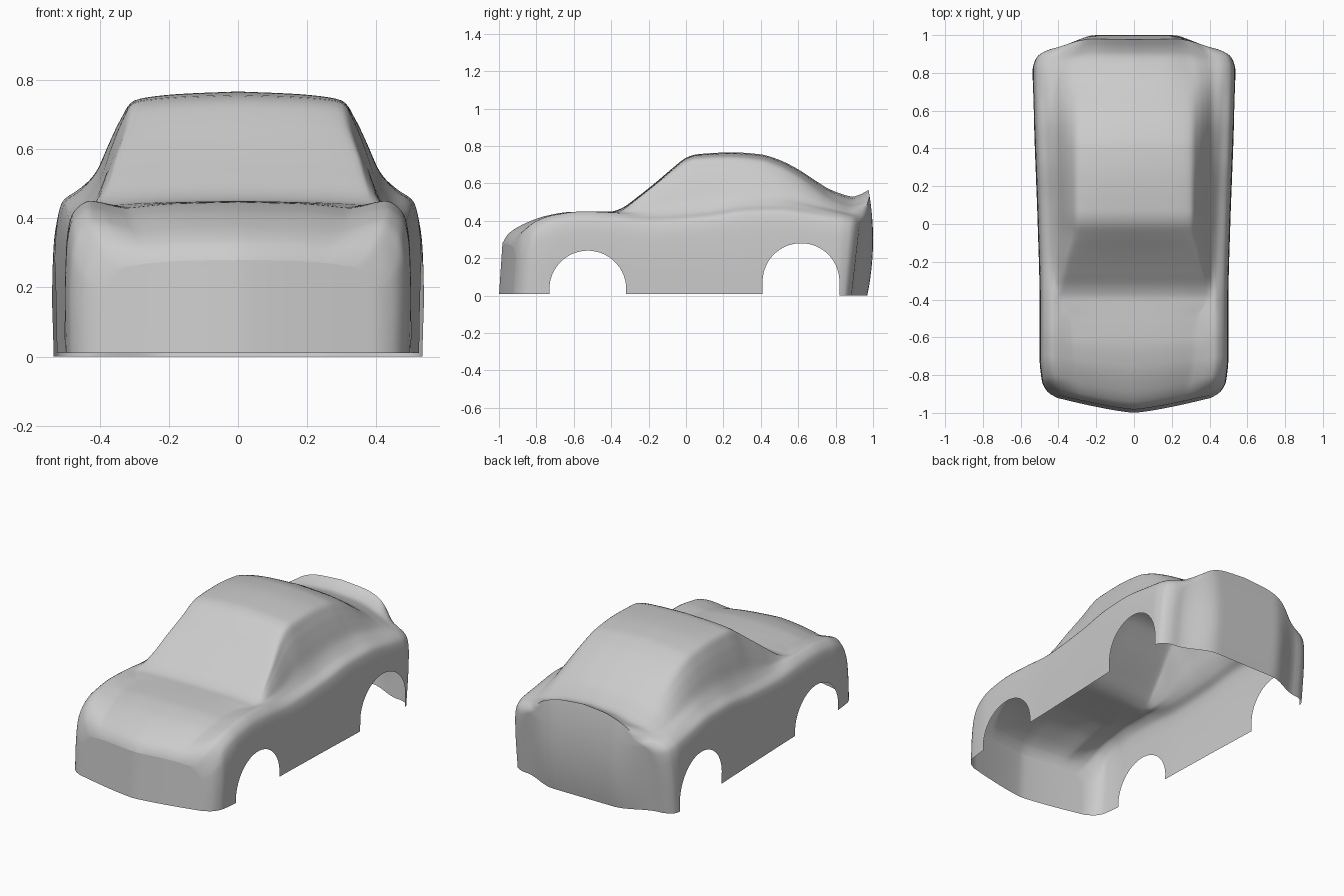
import bpy, bmesh, math
from mathutils import Vector

if "Cube" in bpy.data.objects:
    bpy.data.objects.remove(bpy.data.objects["Cube"])


def spline(points, steps=None):
    """Monotone cubic through (t, value) pairs; returns a function."""
    t = [p[0] for p in points]
    v = [p[1] for p in points]
    d = [(v[i + 1] - v[i]) / (t[i + 1] - t[i]) for i in range(len(t) - 1)]
    m = [d[0]] + [0 if a * b <= 0 else 2 * a * b / (a + b) for a, b in zip(d, d[1:])] + [d[-1]]

    def f(x):
        i = 0
        while i < len(t) - 2 and x > t[i + 1]:
            i += 1
        h = t[i + 1] - t[i]
        s = min(max((x - t[i]) / h, 0), 1)
        return ((1 + 2 * s) * (1 - s) ** 2 * v[i] + s * (1 - s) ** 2 * h * m[i]
                + s * s * (3 - 2 * s) * v[i + 1] + s * s * (s - 1) * h * m[i + 1])
    return f


NOSE, TAIL = -0.89, 0.93

# Guide curves along the length of the car
half_width = spline([(-.89, .41), (-.88, .445), (-.86, .468), (-.82, .488), (-.7, .5), (-.4, .5),
                     (0, .51), (.4, .525), (.6, .532), (.82, .537), (.88, .525), (.91, .5), (.93, .46)])
fender_z = spline([(-.89, .26), (-.87, .32), (-.8, .395), (-.7, .432), (-.55, .45), (-.4, .445),
                   (-.2, .43), (.1, .45), (.35, .482), (.5, .484), (.7, .458), (.9, .42), (.93, .405)])
centre_z = spline([(-.89, .28), (-.87, .325), (-.8, .382), (-.7, .427), (-.6, .447), (-.5, .45),
                   (-.4, .45), (-.35, .465), (-.25, .535), (-.15, .615), (-.05, .7), (0, .737),
                   (.06, .756), (.25, .766), (.4, .755), (.5, .725), (.6, .675), (.7, .61),
                   (.8, .55), (.86, .53), (.89, .54), (.93, .565)])
rail_x = spline([(-.89, .26), (-.7, .31), (-.5, .33), (-.4, .38), (-.2, .345), (0, .3),
                 (.6, .3), (.8, .29), (.93, .25)])
rail_drop = spline([(-.89, .01), (-.6, .017), (-.4, .013), (-.2, .01), (0, .02), (.3, .028),
                    (.6, .035), (.8, .04), (.93, .045)])


def section(v, per=5):
    """Half cross-section from the sill up to the centre line."""
    w, zs, zc, xr = half_width(v), fender_z(v), centre_z(v), rail_x(v)
    zr, z0 = zc - rail_drop(v), (.01 if v < .6 else 0)
    xs = w - .07
    pts = [(w - .002, z0), (w, zs * .4), (w - .004, zs * .72), (w - .02, zs - .04), (xs, zs)]
    pts += [(xs + (xr - xs) * a, zs + (zr - zs) * b) for a, b in ((.28, .2), (.52, .53), (.73, .79), (1, 1))]
    pts += [(xr * .6, zr + (zc - zr) * .7), (0, zc)]
    fx = spline([(i, p[0]) for i, p in enumerate(pts)])
    fz = spline([(i, p[1]) for i, p in enumerate(pts)])
    n = (len(pts) - 1) * per
    return [(fx(i / per), fz(i / per)) for i in range(n + 1)]


def place(x, v, z):
    """Bow the nose and tail in plan and lean their walls."""
    a = abs(x)
    if v < -.5:
        f = (-.5 - v) / (-.5 - NOSE)
        bow = .09 * (1 - min(a / .45, 1) ** 1.3)
        return Vector((x, v - f * (bow + .02 * (1 - min(z / .3, 1))), z))
    if v > .75:
        f = (v - .75) / (TAIL - .75)
        s = min(max((a - .2) / .25, 0), 1)
        s = s * s * (3 - 2 * s)
        bulge = .025 * (1 - ((z - .3) / .27) ** 2)
        tuck = .045 * s * (1 - min(z / .4, 1))
        return Vector((x, v + f * (.045 * (1 - s) + bulge * (1 - s) - tuck), z))
    return Vector((x, v, z))


def quad(bm, ring):
    """Face from a corner ring, ignoring collapsed corners."""
    bm.faces.new(ring)


bm = bmesh.new()

# Body skin lofted over the stations, with finer steps at nose and tail
stations = [NOSE + (TAIL - NOSE) * (t - .06 * math.sin(2 * math.pi * t)) for t in (i / 110 for i in range(111))]
rows = []
for v in stations:
    half = section(v)
    ring = [(x, z) for x, z in half] + [(-x, z) for x, z in reversed(half[:-1])]
    rows.append([bm.verts.new(place(x, v, z)) for x, z in ring])
for a, b in zip(rows, rows[1:]):
    for i in range(len(a) - 1):
        quad(bm, (a[i], a[i + 1], b[i + 1], b[i]))

# Nose and tail walls filled with rows from side to side
COLS = 32
for v in (NOSE, TAIL):
    wall = [[bm.verts.new(place(x * (1 - 2 * c / COLS), v, z)) for c in range(COLS + 1)]
            for x, z in section(v)]
    for a, b in zip(wall, wall[1:]):
        for c in range(COLS):
            quad(bm, (a[c], a[c + 1], b[c + 1], b[c]))
bmesh.ops.remove_doubles(bm, verts=bm.verts, dist=1e-5)
bmesh.ops.recalc_face_normals(bm, faces=bm.faces)
top = max(bm.faces, key=lambda f: f.calc_center_median().z)
if top.normal.z < 0:
    bmesh.ops.reverse_faces(bm, faces=bm.faces)


# Wheel arches: slice the sides along the arch outline and remove the inside
def cut_arch(cy, cz, r, segments=24):
    near = lambda f: (abs(f.calc_center_median().x) > .4 and abs(f.calc_center_median().y - cy) < r + .05
                      and f.calc_center_median().z < cz + r + .05)
    planes = []
    for i in range(segments + 1):
        a = math.pi * i / segments
        n = Vector((0, math.cos(a), math.sin(a)))
        planes.append((Vector((0, cy, cz)) + n * r, n))
    for co, n in planes:
        faces = [f for f in bm.faces if near(f)]
        geom = set(faces)
        for f in faces:
            geom.update(f.edges)
            geom.update(f.verts)
        bmesh.ops.bisect_plane(bm, geom=list(geom), dist=1e-6, plane_co=co, plane_no=n)
    inside = [f for f in bm.faces if near(f)
              and all((f.calc_center_median() - co).dot(n) < 0 for co, n in planes)]
    bmesh.ops.delete(bm, geom=inside, context='FACES')


cut_arch(-.525, .035, .205)
cut_arch(.615, .075, .205)

mesh = bpy.data.meshes.new("car_body_shell")
bm.to_mesh(mesh)
bm.free()
body = bpy.data.objects.new("car_body_shell", mesh)
bpy.context.collection.objects.link(body)
paint = bpy.data.materials.new("light grey")
paint.diffuse_color = (.6, .6, .6, 1)
paint.use_nodes = True
paint.node_tree.nodes["Principled BSDF"].inputs["Base Color"].default_value = paint.diffuse_color
mesh.materials.append(paint)
bpy.context.view_layer.objects.active = body
body.select_set(True)
bpy.ops.object.shade_smooth_by_angle(angle=math.radians(50))
